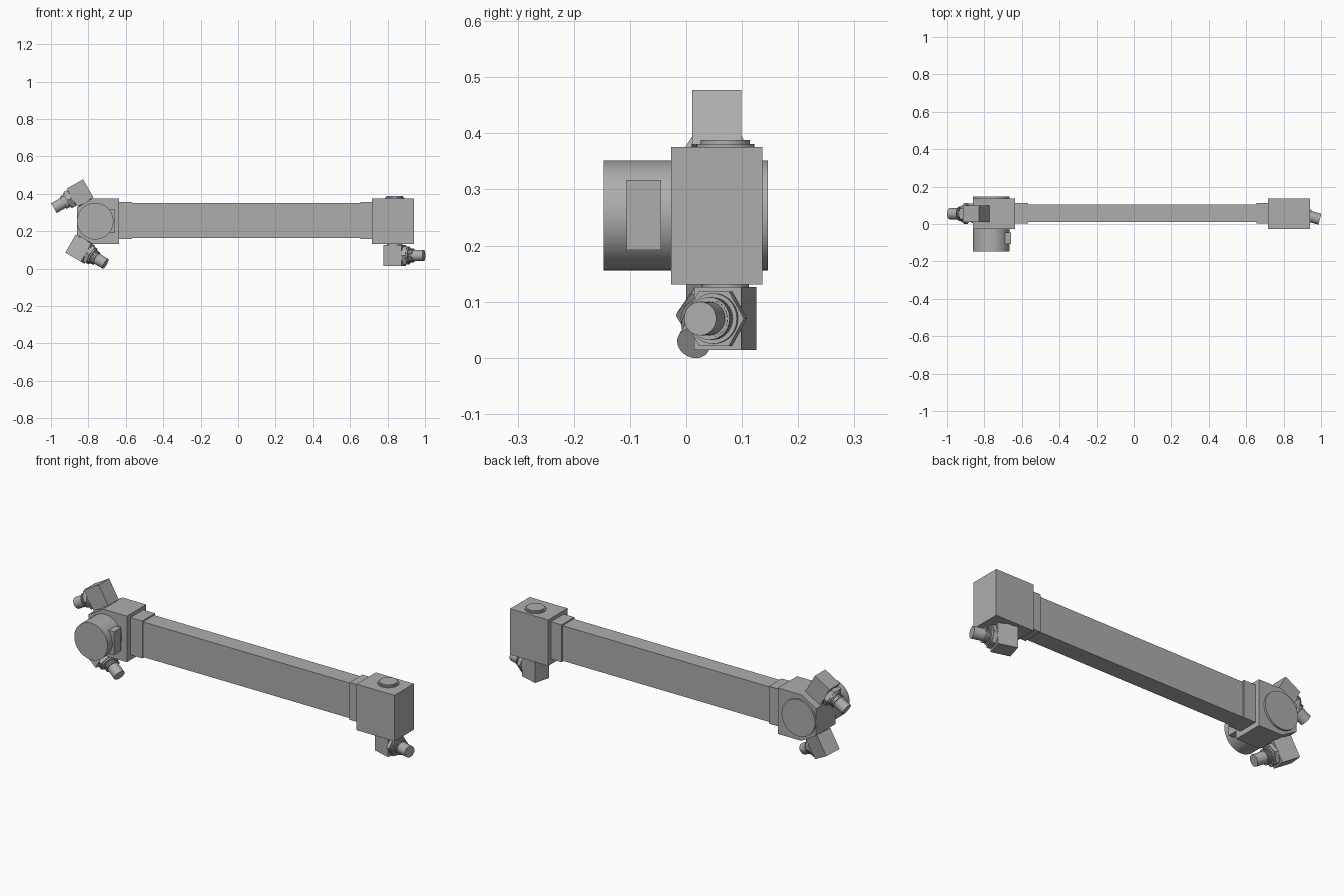
import bpy, bmesh
from math import radians
from mathutils import Matrix, Vector

if "Cube" in bpy.data.objects:
    bpy.data.objects.remove(bpy.data.objects["Cube"], do_unlink=True)

grey = bpy.data.materials.new("machined_grey")
grey.use_nodes = True
colour = (0.42, 0.42, 0.42, 1)
grey.diffuse_color = colour
grey.node_tree.nodes["Principled BSDF"].inputs["Base Color"].default_value = colour


def finish(name, bm, matrix=Matrix(), smooth=False):
    bmesh.ops.transform(bm, matrix=matrix, verts=bm.verts)
    bmesh.ops.recalc_face_normals(bm, faces=bm.faces)
    mesh = bpy.data.meshes.new(name)
    bm.to_mesh(mesh)
    bm.free()
    mesh.materials.append(grey)
    obj = bpy.data.objects.new(name, mesh)
    bpy.context.collection.objects.link(obj)
    if smooth:
        bpy.ops.object.select_all(action="DESELECT")
        obj.select_set(True)
        bpy.context.view_layer.objects.active = obj
        bpy.ops.object.shade_smooth_by_angle(angle=radians(30))
    return obj


def box(name, x, y, z, matrix=Matrix()):
    bm = bmesh.new()
    bmesh.ops.create_cube(bm, size=1)
    size = [r[1] - r[0] for r in (x, y, z)]
    centre = Vector([sum(r) / 2 for r in (x, y, z)])
    bmesh.ops.scale(bm, vec=size, verts=bm.verts)
    bmesh.ops.translate(bm, vec=centre, verts=bm.verts)
    return finish(name, bm, matrix)


def rod(name, axis, centre, radius, lo, hi, matrix=Matrix(), sides=40):
    """Cylinder from lo to hi along the named axis."""
    bm = bmesh.new()
    bmesh.ops.create_cone(bm, cap_ends=True, segments=sides, radius1=radius,
                          radius2=radius, depth=hi - lo)
    turn = {"X": Matrix.Rotation(radians(90), 4, "Y"),
            "Y": Matrix.Rotation(radians(-90), 4, "X"), "Z": Matrix()}[axis]
    pos = Vector(centre)
    pos["XYZ".index(axis)] = (lo + hi) / 2
    return finish(name, bm, matrix @ Matrix.Translation(pos) @ turn, sides > 6)


def connector(name, pivot, tilt, yaw, gap):
    """Elbow fitting: local x is the outlet, local z points at the block."""
    m = (Matrix.Translation(pivot) @ Matrix.Rotation(radians(tilt), 4, "Y")
         @ Matrix.Rotation(radians(yaw), 4, "Z"))
    o = (0, 0, 0)
    box(name + "_body", (-.05, .05), (-.044, .044), (-.056, .056), m)
    rod(name + "_swivel_pad", "Z", o, .042, .05, .056 + gap, m)
    rod(name + "_hex_nut", "X", o, .056, .054, .074, m, 6)
    rod(name + "_washer", "X", o, .045, .049, .082, m)
    # Threaded section as a row of thin ridges
    rod(name + "_thread_core", "X", o, .034, .08, .105, m)
    for i in range(3):
        start = .084 + i * .008
        rod(name + "_thread_ridge", "X", o, .038, start, start + .004, m)
    rod(name + "_outlet", "X", o, .030, .10, .162, m)


# Long beam and its end collars
beam_y, collar_y = (.01, .104), (.004, .112)
box("beam", (-.6, .68), beam_y, (.163, .35))
for name, x in (("left_collar", (.655, .72)), ("right_collar", (-.64, -.567))):
    box(name, x, collar_y, (.158, .357))

# Plain end block with a round cap on top
block_y = (-.027, .136)
box("left_block", (.717, .941), block_y, (.131, .376))
rod("left_block_cap", "Z", (.838, .07, 0), .052, .37, .381)
rod("left_block_cap_top", "Z", (.838, .07, 0), .044, .38, .388)

# Angled end block, extruded from its side profile
hub = Vector((-.764, 0, .2535))
half = [(.128, .1225), (-.011, .1225), (-.098, .072)]
profile = half + [(x, -z) for x, z in reversed(half)]
bm = bmesh.new()
face = bm.faces.new([bm.verts.new((hub.x + x, block_y[0], hub.z + z)) for x, z in profile])
ext = bmesh.ops.extrude_face_region(bm, geom=[face])["geom"]
bmesh.ops.translate(bm, vec=(0, block_y[1] - block_y[0], 0),
                    verts=[v for v in ext if isinstance(v, bmesh.types.BMVert)])
finish("right_block", bm)

# Motor housing, back cap and side plug
rod("motor_housing", "Y", hub, .098, -.147, -.02)
rod("back_cap", "Y", hub, .098, .13, .146)
box("motor_plug", (-.72, -.657), (-.106, -.045), (.192, .317))

# Three identical elbow fittings
connector("left_fitting", (.838, .07, .07), 0, -16, .007)
connector("upper_right_fitting", (-.844, .055, .404), 150, 0, .006)
connector("lower_right_fitting", (-.844, .055, .104), 30, -15, .006)
